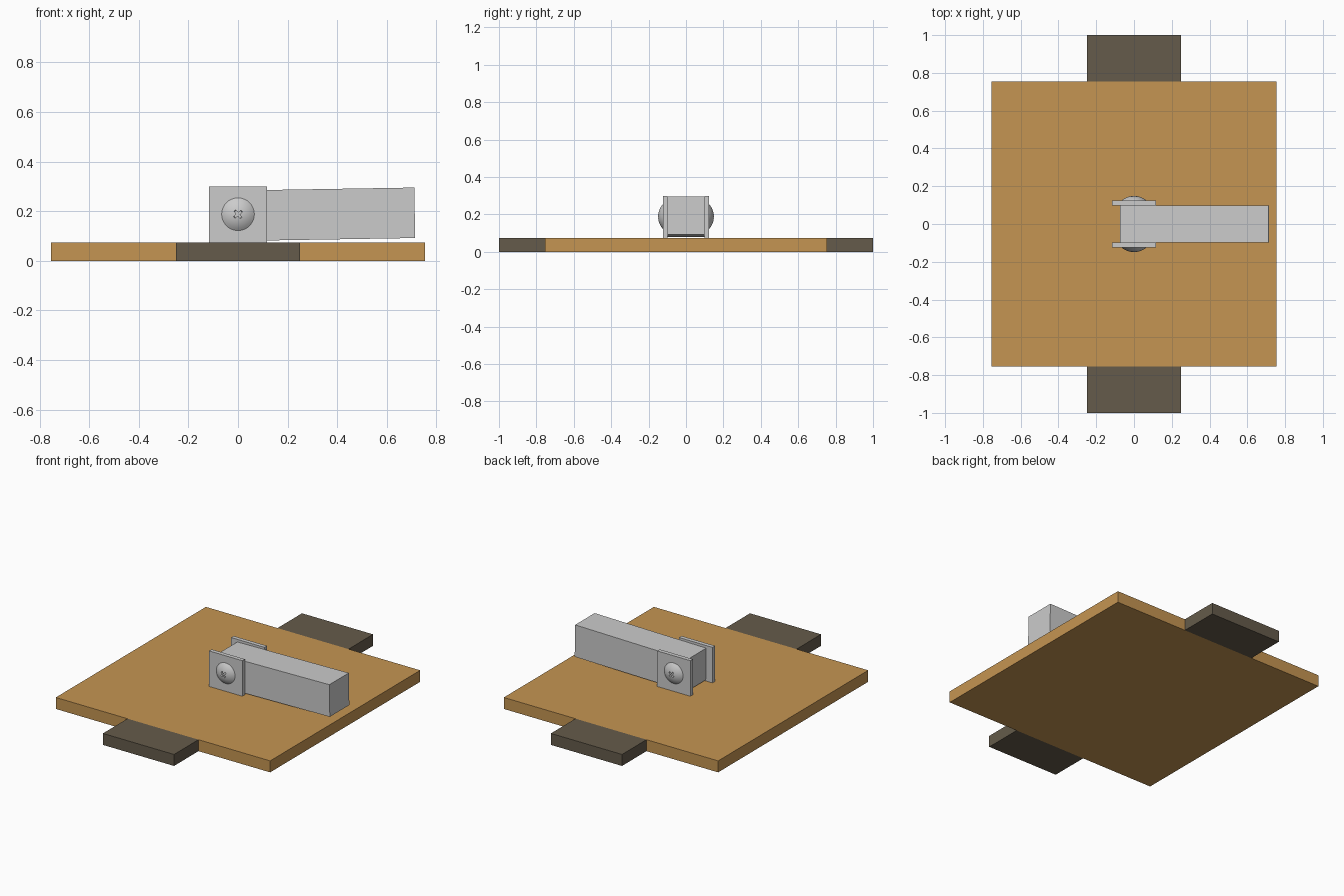
import bpy, bmesh, math
from mathutils import Matrix

if "Cube" in bpy.data.objects:
    bpy.data.objects.remove(bpy.data.objects["Cube"])


def material(name, rgb):
    m = bpy.data.materials.new(name)
    m.diffuse_color = (*rgb, 1)
    m.use_nodes = True
    m.node_tree.nodes["Principled BSDF"].inputs["Base Color"].default_value = m.diffuse_color
    return m


def make(name, bm, mat=None):
    bmesh.ops.recalc_face_normals(bm, faces=bm.faces)
    me = bpy.data.meshes.new(name)
    bm.to_mesh(me)
    bm.free()
    ob = bpy.data.objects.new(name, me)
    bpy.context.collection.objects.link(ob)
    if mat:
        me.materials.append(mat)
    return ob


def add_box(bm, lo, hi, rot=Matrix()):
    size = [b - a for a, b in zip(lo, hi)]
    mid = [(a + b) / 2 for a, b in zip(lo, hi)]
    m = Matrix.Translation(mid) @ rot @ Matrix.Diagonal((*size, 1))
    bmesh.ops.create_cube(bm, size=1, matrix=m)


def box(name, lo, hi, mat=None, rot=Matrix()):
    bm = bmesh.new()
    add_box(bm, lo, hi, rot)
    return make(name, bm, mat)


def mirror_y(ob):
    mod = ob.modifiers.new("mirror", 'MIRROR')
    mod.use_axis = (False, True, False)


wood = material("wood", (0.56, 0.30, 0.085))
dark = material("dark_wood", (0.13, 0.105, 0.07))
T = 0.073

# Square base board with a dark tab at front and back
box("base_board", (-0.754, -0.754, 0), (0.754, 0.754, T), wood)
mirror_y(box("end_tab", (-0.25, -1, 0), (0.25, -0.754, T), dark))

# Upright bracket plates either side of the arm
mirror_y(box("bracket_plate", (-0.117, -0.124, T), (0.117, -0.098, 0.299)))

# Arm, tilted very slightly upwards
box("arm", (-0.072, -0.098, 0.0855), (0.713, 0.098, 0.289), None,
    Matrix.Rotation(math.radians(-0.95), 4, 'Y'))

# Domed screw head, spun from a spherical cap profile
R, H, Y, Z = 0.066, 0.025, -0.124, 0.188
S = (R * R + H * H) / (2 * H)
full = math.asin(R / S)
bm = bmesh.new()
pts = [(S * math.sin(full * i / 6), 0, S * math.cos(full * i / 6) - S + H) for i in range(7)]
pts += [(R, 0, -0.01), (0, 0, -0.01)]
verts = [bm.verts.new(p) for p in pts]
edges = [bm.edges.new(pair) for pair in zip(verts, verts[1:])]
bmesh.ops.spin(bm, geom=verts + edges, cent=(0, 0, 0), axis=(0, 0, 1),
               angle=math.tau, steps=32, use_duplicate=False)
bmesh.ops.remove_doubles(bm, verts=bm.verts, dist=1e-5)
place = Matrix.Translation((0, Y, Z)) @ Matrix.Rotation(math.pi / 2, 4, 'X')
bm.transform(place)
head = make("screw_head", bm)

# Cross-shaped driver recess
for i in range(2):
    bm = bmesh.new()
    add_box(bm, (-0.028, -0.0045, H - 0.011), (0.028, 0.0045, H + 0.02))
    for v in bm.verts:
        if v.co.z < H:
            v.co.x *= 0.6
    bm.transform(place @ Matrix.Rotation(math.radians(40 + 90 * i), 4, 'Z'))
    cutter = make("recess_cutter", bm)
    cutter.hide_render = True
    mod = head.modifiers.new("recess", 'BOOLEAN')
    mod.operation, mod.object, mod.solver = 'DIFFERENCE', cutter, 'EXACT'
    bpy.context.view_layer.objects.active = head
    bpy.ops.object.modifier_apply(modifier=mod.name)
    bpy.data.objects.remove(cutter)

bpy.ops.object.select_all(action='DESELECT')
head.select_set(True)
bpy.context.view_layer.objects.active = head
bpy.ops.object.shade_smooth_by_angle(angle=math.radians(30))
mirror_y(head)
